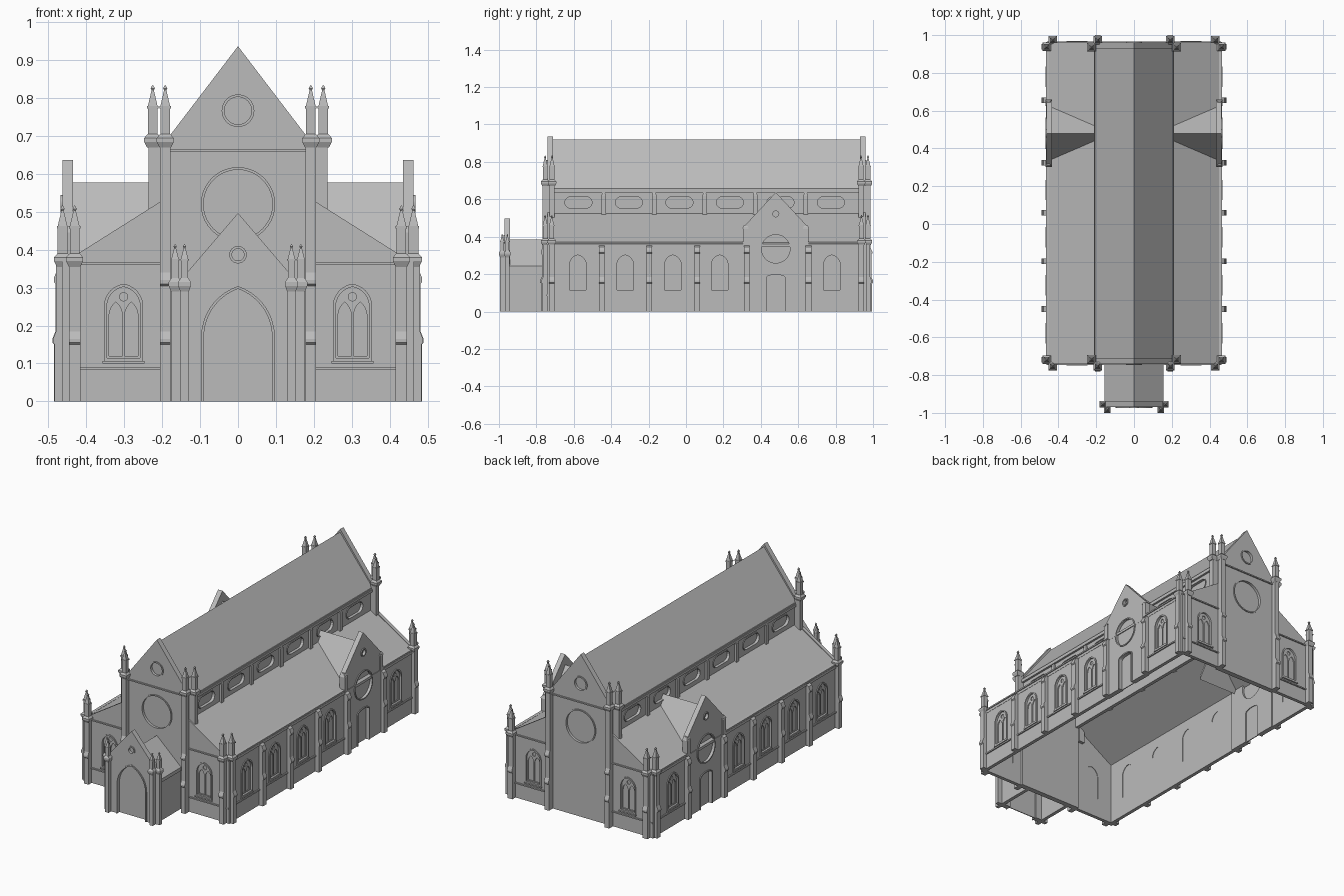
import bpy, bmesh
from math import sin, cos, pi, acos
from mathutils import Matrix, Vector

cube = bpy.data.objects.get("Cube")
if cube:
    bpy.data.objects.remove(cube, do_unlink=True)

stone = bpy.data.materials.new("stone grey")
stone.use_nodes = True
stone.diffuse_color = (0.5, 0.5, 0.5, 1)
stone.node_tree.nodes["Principled BSDF"].inputs["Base Color"].default_value = (0.5, 0.5, 0.5, 1)

CENTRE = Vector((0, 0.11, 0))     # middle of the main body, used for mirroring
FRONT, SIDE, NAVE = -0.74, 0.46, 0.2
TURN_X, TURN_Z = Matrix.Rotation(pi / 2, 4, 'X'), Matrix.Rotation(pi / 2, 4, 'Z')


def finish(name, mesh, mirror):
    mesh.materials.clear()
    mesh.materials.append(stone)
    mesh.shade_flat()
    ob = bpy.data.objects.new(name, mesh)
    ob.location = CENTRE
    bpy.context.collection.objects.link(ob)
    if mirror:
        mod = ob.modifiers.new("mirror", 'MIRROR')
        mod.use_axis = ('x' in mirror, 'y' in mirror, False)
    return ob


def panel(name, loops, face, pos, t, mirror="", depth=0.0):
    """Flat outline with holes, given thickness; face F looks to -y, S to +x."""
    cu = bpy.data.curves.new(name, 'CURVE')
    cu.dimensions, cu.fill_mode, cu.extrude = '2D', 'BOTH', t / 2
    for loop in loops:
        sp = cu.splines.new('POLY')
        sp.points.add(len(loop) - 1)
        for p, (u, v) in zip(sp.points, loop):
            p.co = (u, v, 0, 1)
        sp.use_cyclic_u = True
    tmp = bpy.data.objects.new(name + "_outline", cu)
    mesh = bpy.data.meshes.new_from_object(tmp)
    bpy.data.objects.remove(tmp, do_unlink=True)
    if face == 'F':
        m = Matrix.Translation((0, pos + depth + t / 2, 0)) @ TURN_X
    else:
        m = Matrix.Translation((pos - depth - t / 2, 0, 0)) @ TURN_Z @ TURN_X
    mesh.transform(Matrix.Translation(-CENTRE) @ m)
    return finish(name, mesh, mirror)


def blocks(name, boxes=(), cones=(), mirror=""):
    """Boxes (x0,x1,y0,y1,z0,z1) and square tapers (x,y,z0,z1,r0,r1)."""
    bm = bmesh.new()
    for x0, x1, y0, y1, z0, z1 in boxes:
        m = Matrix.Translation(((x0 + x1) / 2, (y0 + y1) / 2, (z0 + z1) / 2))
        bmesh.ops.create_cube(bm, size=1, matrix=m @ Matrix.Diagonal((x1 - x0, y1 - y0, z1 - z0, 1)))
    for x, y, z0, z1, r0, r1 in cones:
        m = Matrix.Translation((x, y, (z0 + z1) / 2)) @ Matrix.Rotation(pi / 4, 4, 'Z')
        bmesh.ops.create_cone(bm, cap_ends=True, segments=4, radius1=r0 * 2 ** 0.5,
                              radius2=r1 * 2 ** 0.5, depth=z1 - z0, matrix=m)
    bm.transform(Matrix.Translation(-CENTRE))
    mesh = bpy.data.meshes.new(name)
    bm.to_mesh(mesh)
    bm.free()
    return finish(name, mesh, mirror)


def circle(u, v, r, n=40):
    return [(u + r * cos(2 * pi * i / n), v + r * sin(2 * pi * i / n)) for i in range(n)]


def slot(u, v, w, h, n=8):
    r, k = h / 2, (w - h) / 2
    angles = [pi * i / n - pi / 2 for i in range(n + 1)]
    return [(u + k + r * cos(a), v + r * sin(a)) for a in angles] + \
           [(u - k - r * cos(a), v - r * sin(a)) for a in angles]


def arch(u, w, z0, spring, top, n=9):
    """Pointed arch, or a low rounded one when the rise is small."""
    h, half = top - spring, w / 2
    if h >= half:
        c = (h * h - half * half) / w
        end = acos(c / (c + half))
        side = [((c + half) * cos(end * i / n) - c, (c + half) * sin(end * i / n)) for i in range(n + 1)]
    else:
        side = [(half * cos(pi / 2 * i / n), h * sin(pi / 2 * i / n)) for i in range(n + 1)]
    return [(u + half, z0)] + [(u + x, spring + z) for x, z in side] + \
           [(u - x, spring + z) for x, z in side[-2::-1]] + [(u - half, z0)]


def chevron(u, half, low, top, t=0.02):
    return [(u - half, low), (u, top), (u + half, low), (u + half, low - t), (u, top - t), (u - half, low - t)]


def rect(u0, u1, v0, v1):
    return [(u0, v0), (u1, v0), (u1, v1), (u0, v1)]


def opening(u, grow=0.0):
    return arch(u, 0.088 + 2 * grow, 0.115 - grow, 0.25, 0.302 + grow)


def windows(name, centres, face, pos, mirror):
    """Frames, two-light tracery and panes for arched windows."""
    frames, tracery = [], []
    for u in centres:
        frames += [opening(u, 0.008), opening(u)]
        tracery += [opening(u), circle(u, 0.276, 0.011, 16)]
        tracery += [arch(u + s * 0.0205, 0.035, 0.12, 0.225, 0.262) for s in (-1, 1)]
    panel(name + "_frames", frames, face, pos, 0.012, mirror, -0.005)
    panel(name + "_tracery", tracery, face, pos, 0.005, mirror, 0.006)
    panel(name + "_panes", [opening(u, 0.004) for u in centres], face, pos, 0.004, mirror, 0.013)


def round_window(name, u, v, r, face, pos, mirror):
    panel(name + "_frame", [circle(u, v, r + 0.005), circle(u, v, r - 0.002)], face, pos, 0.012, mirror, -0.005)
    panel(name + "_pane", [circle(u, v, r + 0.003)], face, pos, 0.004, mirror, 0.012)


def doorway(name, u, w, spring, top, face, pos, mirror):
    ring = arch(u, w + 0.014, 0, spring, top + 0.007) + arch(u, w, 0, spring, top)[::-1]
    panel(name + "_frame", [ring], face, pos, 0.015, mirror, -0.005)
    panel(name + "_leaf", [arch(u, w + 0.004, 0, spring, top + 0.002)], face, pos, 0.005, mirror, 0.018)


def buttress(a, out, top, ledges, base=0.0):
    """Stepped profile growing from wall line a by depth out."""
    k = 1 + 0.15 * len(ledges)
    pts = [(0, base), (k, base)]
    for z in ledges:
        pts += [(k, z - 0.015), (k + 0.2, z - 0.01), (k + 0.2, z), (k - 0.15, z + 0.02)]
        k -= 0.15
    pts += [(1, top), (0, top + 0.015)]
    return [(a + out * d, z) for d, z in pts]


def pinnacle(x, y, z, h, w):
    steps = [(-0.035, -0.02, 1, 1.5), (-0.02, -0.01, 1.5, 1.5), (-0.01, 0, 1.5, 0.9)]
    spire = [(0, .52, .85, .85), (.52, .57, 1, 1), (.57, .92, .85, .15), (.88, .93, .15, .38), (.93, 1, .38, .05)]
    return [(x, y, z + a, z + b, r * w, s * w) for a, b, r, s in steps] + \
           [(x, y, z + a * h, z + b * h, r * w, s * w) for a, b, r, s in spire]


# nave end walls, rose windows and roof
panel("nave_end_walls", [[(-.2, 0), (.2, 0), (.2, .675), (0, .937), (-.2, .675)],
                         circle(0, .52, .093), circle(0, .767, .038)], 'F', FRONT, 0.03, "y")
round_window("rose_window", 0, .52, .093, 'F', FRONT, "y")
round_window("gable_window", 0, .767, .038, 'F', FRONT, "y")
panel("nave_roof", [chevron(0, .207, .655, .92)], 'F', FRONT + 0.02, 1.66)

# clerestory
bays = [-.575 + .27 * i for i in range(6)]
slots = [slot(y, .583, .145, .06) for y in bays]
panel("clerestory_walls", [rect(-.73, .95, .5, .655)] + slots, 'S', NAVE, 0.02, "x")
panel("clerestory_frames", [slot(y, .583, .155, .07) for y in bays] + slots, 'S', NAVE, 0.01, "x", -0.004)
panel("clerestory_panes", [slot(y, .583, .15, .065) for y in bays], 'S', NAVE, 0.004, "x", 0.012)
blocks("clerestory_pilasters", [(.19, .211, y + .123, y + .147, .5, .625) for y in bays[:-1]],
       [(.2, y + .135, .62, .64, .0115, .006) for y in bays[:-1]], "x")

# aisles
side_windows = [-.578, -.325, -.07, .18, .78]
panel("aisle_side_walls", [rect(-.735, .32, 0, .37), rect(.64, .955, 0, .37)] +
      [opening(y) for y in side_windows], 'S', SIDE, 0.02, "x")
windows("side_window", side_windows, 'S', SIDE, "x")
panel("aisle_end_walls", [[(.2, 0), (.46, 0), (.46, .366), (.2, .53)], opening(.302)], 'F', FRONT, 0.02, "xy")
windows("end_window", [.302], 'F', FRONT, "xy")
panel("aisle_roofs", [[(.195, .528), (.465, .36), (.465, .345), (.195, .513)]], 'F', FRONT + 0.005, 1.69, "x")

# string courses, cornices and sills
blocks("end_courses", [(.2, .46, FRONT - .007, FRONT + .01, z, z + .007) for z in (.083, .361)] +
       [(.247, .357, FRONT - .009, FRONT + .004, .1, .107),
        (0, .2, FRONT - .007, FRONT + .01, .658, .665)], mirror="xy")
blocks("side_courses", [(.45, .467, y0, y1, z, z + .008) for z in (.088, .363)
                        for y0, y1 in ((-.72, .31), (.65, .94))] +
       [(.45, .468, y - .054, y + .054, .1, .107) for y in side_windows] +
       [(.19, .212, -.72, .94, .634, .648), (.19, .208, -.72, .94, .648, .657)], mirror="x")

# side buttresses
for i, y in enumerate((-.45, -.197, .06, .325, .655)):
    panel(f"side_buttress_{i + 1}", [buttress(.455, .023, .345, [.165, .325])], 'F', y - .015, 0.03, "x")

# transepts
door = arch(.48, .1, 0, .18, .197)
panel("transept_walls", [door + [(.31, 0), (.31, .455), (.48, .637), (.65, .455), (.65, 0)],
                         circle(.48, .335, .078), circle(.48, .522, .018)], 'S', .463, 0.028, "x")
round_window("transept_rose", .48, .335, .078, 'S', .463, "x")
round_window("transept_gable_window", .48, .522, .018, 'S', .463, "x")
doorway("transept_door", .48, .1, .18, .197, 'S', .463, "x")
panel("transept_roofs", [chevron(.48, .147, .365, .577)], 'S', .44, 0.25, "x")
blocks("transept_shoulders", [(.435, .468, y - .013, y + .013, .36, .45) for y in (.318, .642)],
       [(.452, y, .445, .463, .017, .008) for y in (.318, .642)], "x")

# corner piers and pinnacles of the nave and aisles
panel("nave_end_piers", [buttress(FRONT, -.027, .68, [.165, .32])], 'S', .206, 0.028, "xy")
panel("nave_side_piers", [buttress(NAVE, .036, .68, [], .42)], 'F', -.73, 0.028, "xy")
panel("aisle_end_piers", [buttress(FRONT, -.025, .365, [.165])], 'S', .446, 0.03, "xy")
panel("aisle_side_piers", [buttress(.456, .024, .365, [.165])], 'F', -.733, 0.03, "xy")
blocks("nave_pinnacles", cones=pinnacle(.192, -.753, .705, .13, .015) +
       pinnacle(.225, -.716, .705, .13, .015), mirror="xy")
blocks("aisle_pinnacles", cones=pinnacle(.431, -.753, .39, .127, .015) +
       pinnacle(.463, -.718, .39, .127, .015), mirror="xy")
blocks("aisle_corners", [(.44, .465, FRONT - .004, -.715, 0, .37)], mirror="xy")

# entrance porch
panel("porch_front", [arch(0, .18, 0, .17, .297) + [(-.15, 0), (-.15, .322), (0, .497), (.15, .322), (.15, 0)],
                      circle(0, .387, .018)], 'F', -.97, 0.03)
round_window("porch_gable_window", 0, .387, .018, 'F', -.97, "")
doorway("porch_door", 0, .18, .17, .297, 'F', -.97, "")
panel("porch_side_walls", [rect(-.96, FRONT, 0, .24)], 'S', .15, 0.02, "x")
panel("porch_roof", [chevron(0, .155, .243, .385)], 'F', -.95, 0.215)
panel("porch_end_piers", [buttress(-.97, -.024, .305, [])], 'S', .152, 0.022, "x")
panel("porch_side_piers", [buttress(.148, .028, .305, [])], 'F', -.966, 0.022, "x")
blocks("porch_pinnacles", cones=pinnacle(.141, -.983, .325, .09, .0113) +
       pinnacle(.166, -.955, .325, .09, .0113), mirror="x")
